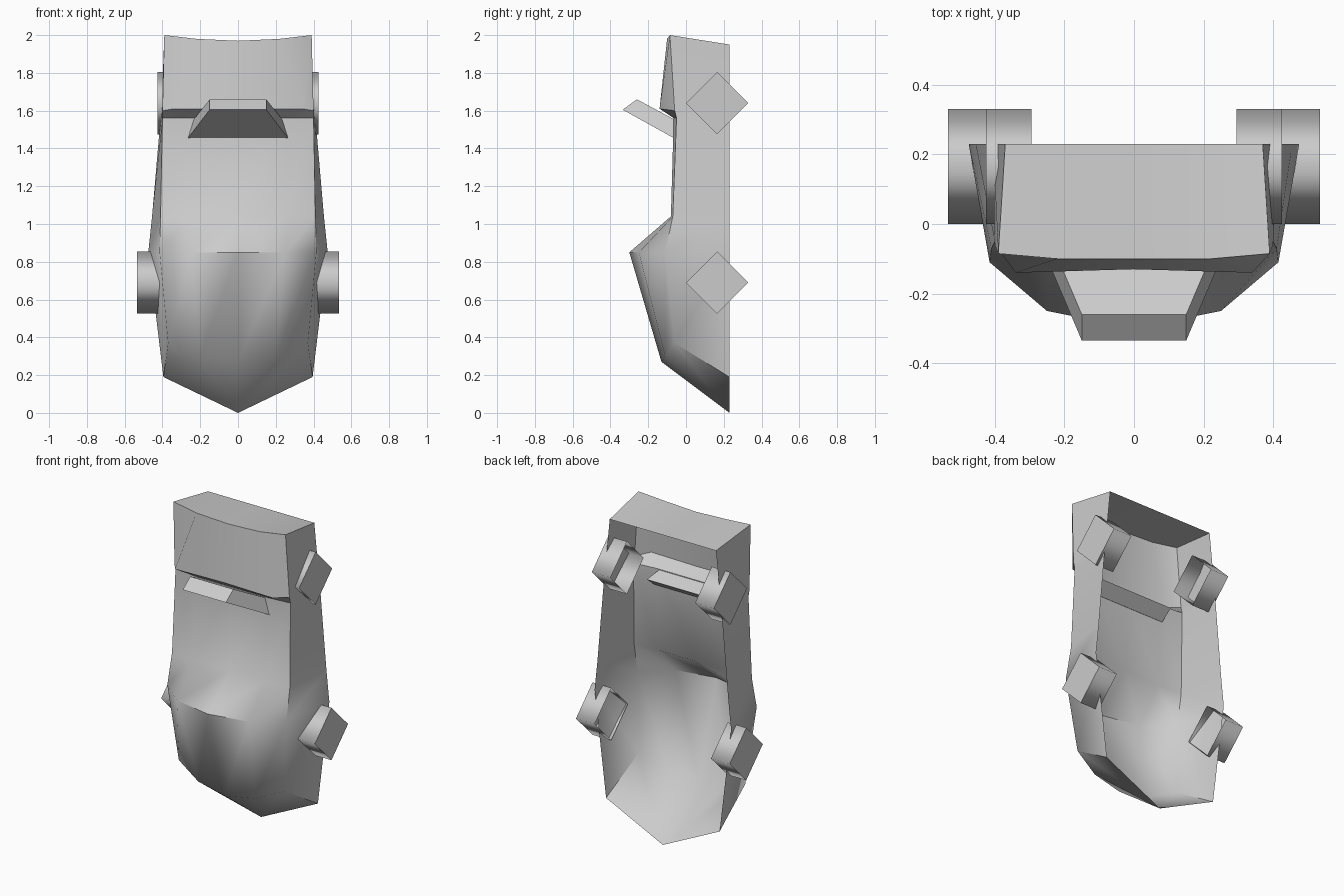
import bpy
import bmesh
from math import pi, radians
from mathutils import Matrix

cube = bpy.data.objects.get("Cube")
if cube:
    bpy.data.objects.remove(cube, do_unlink=True)

grey = bpy.data.materials.new("plain_grey")
grey.use_nodes = True
GREY = (0.6, 0.6, 0.6, 1)
grey.diffuse_color = GREY
grey.node_tree.nodes["Principled BSDF"].inputs["Base Color"].default_value = GREY

BACK = 0.23  # plane of the open underside


def finish(bm, name, angle):
    """Turn a bmesh into a shaded, coloured object."""
    bmesh.ops.remove_doubles(bm, verts=bm.verts, dist=0.0005)
    bmesh.ops.recalc_face_normals(bm, faces=bm.faces)
    mesh = bpy.data.meshes.new(name)
    bm.to_mesh(mesh)
    bm.free()
    obj = bpy.data.objects.new(name, mesh)
    bpy.context.collection.objects.link(obj)
    mesh.materials.append(grey)
    bpy.ops.object.select_all(action="DESELECT")
    bpy.context.view_layer.objects.active = obj
    obj.select_set(True)
    bpy.ops.object.shade_smooth_by_angle(angle=radians(angle))
    return obj


def mirrored(half):
    """Extend a centre-to-side row of points to the other side."""
    return [(-x, y, z) for x, y, z in half[:0:-1]] + half


def loft(bm, rows):
    """Join neighbouring rows of points with quads."""
    grid = [[bm.verts.new(p) for p in mirrored(row)] for row in rows]
    for low, high in zip(grid, grid[1:]):
        for i in range(len(low) - 1):
            bm.faces.new((low[i], low[i + 1], high[i + 1], high[i]))


# Body shell: each row runs centre, panel, shoulder crease, open rim
nose = [(0, -.13, .27), (.2, -.11, .3), (.37, -.06, .37), (.395, BACK, .19)]
bonnet = [(0, -.3, .85), (.25, -.25, .85), (.415, -.11, .85), (.475, BACK, .85)]
screen = [(0, -.08, 1.04), (.25, -.08, 1.04), (.41, -.07, 1.04), (.455, BACK, 1.04)]
roof = [(0, -.065, 1.56), (.25, -.065, 1.56), (.4, -.05, 1.56), (.41, BACK, 1.56)]
step = [(0, -.13, 1.61), (.34, -.14, 1.61), (.4, -.06, 1.6), (.405, BACK, 1.6)]
tail = [(0, -.1, 1.97), (.22, -.1, 1.98), (.39, -.085, 2), (.37, BACK, 1.95)]
tail_end = [(0, BACK, 1.95), (.22, BACK, 1.95), tail[-1]]

bm = bmesh.new()
loft(bm, [nose, bonnet, screen, roof, step, tail])
loft(bm, [tail[:-1], tail_end])

# Pointed nose tip
tip = bm.verts.new((0, BACK, 0))
edge = [bm.verts.new(p) for p in mirrored(nose)]
for a, b in zip(edge, edge[1:]):
    bm.faces.new((tip, b, a))
finish(bm, "body_shell", 50)

# Spoiler: tapered slab that passes through the shell
bm = bmesh.new()
outer_end = [(.15, -.335, 1.605), (.15, -.26, 1.66)]
root = [(.265, -.065, 1.455), (.265, .01, 1.515)]
rings = []
for low, high in (outer_end, root):
    corners = mirrored([low])[:1] + [high]
    points = [low, high] + [(-p[0], p[1], p[2]) for p in (high, low)]
    rings.append([bm.verts.new(p) for p in points])
for i in range(4):
    j = (i + 1) % 4
    bm.faces.new((rings[0][i], rings[0][j], rings[1][j], rings[1][i]))
for ring in rings:
    bm.faces.new(ring)
finish(bm, "spoiler", 30)


def wheel(name, side, outer_x, z):
    """Four-sided wheel, open on its inner end."""
    width = 0.13
    bm = bmesh.new()
    bmesh.ops.create_cone(bm, cap_ends=True, segments=4, radius1=0.165,
                          radius2=0.165, depth=width)
    inner = [f for f in bm.faces if f.normal.z < -0.9]
    bmesh.ops.delete(bm, geom=inner, context="FACES_ONLY")
    turn = Matrix.Rotation(side * pi / 2, 4, "Y")
    place = Matrix.Translation((side * (outer_x - width / 2), 0.165, z))
    bmesh.ops.transform(bm, matrix=place @ turn, verts=bm.verts)
    obj = finish(bm, name, 30)
    # Soft tread, crisp rim
    for poly in obj.data.polygons:
        poly.use_smooth = True
    sharp = obj.data.attributes["sharp_edge"].data
    for e in obj.data.edges:
        a, b = (obj.data.vertices[i].co for i in e.vertices)
        sharp[e.index].value = abs(a.x - b.x) < 0.01


for side, label in ((1, "left"), (-1, "right")):
    wheel("front_wheel_" + label, side, 0.535, 0.69)
    wheel("rear_wheel_" + label, side, 0.425, 1.64)
